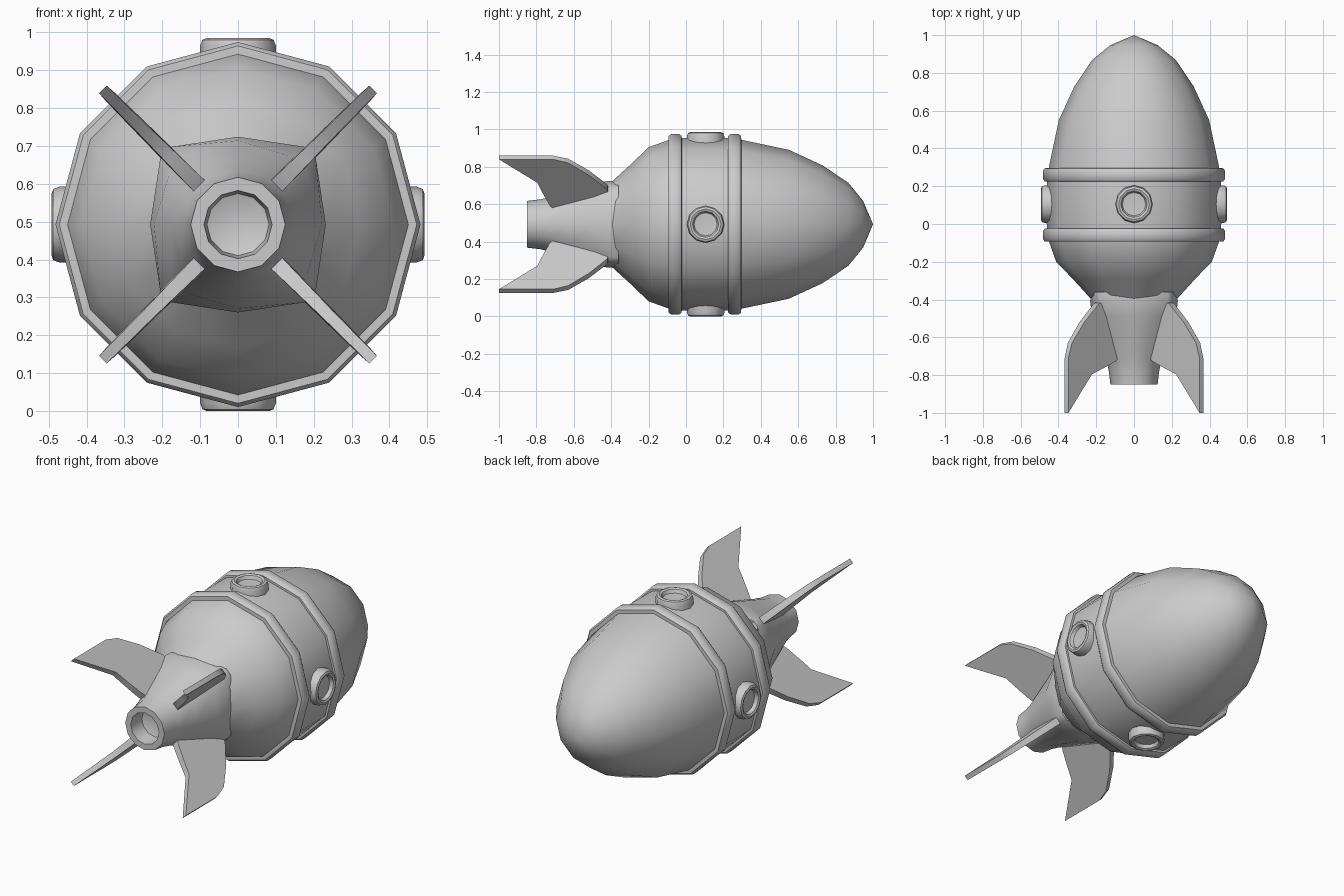
import bpy, bmesh, math
from mathutils import Matrix, Vector

if "Cube" in bpy.data.objects:
    bpy.data.objects.remove(bpy.data.objects["Cube"])

CZ = 0.4925   # height of the long axis
N = 12        # sides of every round part


def finish(name, bm, angle=40):
    bmesh.ops.remove_doubles(bm, verts=bm.verts, dist=1e-5)
    bmesh.ops.recalc_face_normals(bm, faces=bm.faces)
    me = bpy.data.meshes.new(name)
    bm.to_mesh(me)
    bm.free()
    ob = bpy.data.objects.new(name, me)
    bpy.context.collection.objects.link(ob)
    ob.location = (0, 0, CZ)
    bpy.ops.object.select_all(action='DESELECT')
    ob.select_set(True)
    bpy.context.view_layer.objects.active = ob
    bpy.ops.object.shade_smooth_by_angle(angle=math.radians(angle))
    return ob


def circle(r, y):
    return [Vector((r * math.sin(i * math.tau / N), y, r * math.cos(i * math.tau / N)))
            for i in range(N)]


def squarish(r, y, a, b):
    # 12-sided section whose diagonal corners are pulled out toward the fins
    pts = []
    for k in range(4):
        m = Matrix.Rotation(k * math.pi / 2, 3, 'Y')
        pts += [m @ Vector(p) for p in ((0, y, r), (b, y, a), (a, y, b))]
    return pts


def loft(name, rings, closed=False, rot=None, angle=40):
    bm = bmesh.new()
    vs = [[bm.verts.new(rot @ p if rot else p) for p in ring] for ring in rings]
    pairs = list(zip(vs, vs[1:])) + ([(vs[-1], vs[0])] if closed else [])
    for u, v in pairs:
        for i in range(N):
            j = (i + 1) % N
            bm.faces.new((u[i], u[j], v[j], v[i]))
    return finish(name, bm, angle)


# Main hull, nose to tail
hull = [(0, 1.0), (0.125, 0.947), (0.222, 0.868), (0.315, 0.73), (0.398, 0.55),
        (0.455, 0.28), (0.462, 0.20), (0.462, 0.0), (0.455, -0.08),
        (0.412, -0.20), (0.325, -0.29), (0.225, -0.40), (0, -0.40)]
loft("hull", [circle(r, y) for r, y in hull])

# Two raised bands round the hull
band = [(0.44, -0.036), (0.472, -0.035), (0.482, -0.022), (0.482, 0.022),
        (0.472, 0.035), (0.44, 0.036)]
for name, y0 in (("front_band", 0.26), ("rear_band", -0.058)):
    loft(name, [circle(r, y0 + d) for r, d in band], closed=True)

# Tail cone with hollow nozzle
tail = [squarish(0.228, -0.36, 0.205, 0.178), squarish(0.232, -0.41, 0.205, 0.178),
        squarish(0.222, -0.49, 0.178, 0.145), squarish(0.18, -0.62, 0.15, 0.105)]
tail += [circle(r, y) for r, y in ((0.145, -0.73), (0.133, -0.78), (0.125, -0.85),
                                   (0.09, -0.85), (0.082, -0.76), (0, -0.73))]
loft("tail_nozzle", tail)

# Four swept fins on the diagonals
lead = [(0.14, -0.40), (0.28, -0.42), (0.39, -0.52), (0.48, -0.63), (0.505, -0.71)]
trail = [(0.12, -0.70), (0.165, -0.73), (0.25, -0.765), (0.33, -0.795), (0.505, -1.0)]
half = [0.022, 0.02, 0.018, 0.016, 0.014]
for k in range(4):
    m = Matrix.Rotation(math.pi / 4 + k * math.pi / 2, 3, 'Y')
    bm = bmesh.new()
    secs = []
    for (r1, y1), (r2, y2), h in zip(lead, trail, half):
        secs.append([bm.verts.new(m @ Vector(p)) for p in
                     ((-h, y1, r1), (h, y1, r1), (h, y2, r2), (-h, y2, r2))])
    for u, v in zip(secs, secs[1:]):
        for i in range(4):
            j = (i + 1) % 4
            bm.faces.new((u[i], u[j], v[j], v[i]))
    bm.faces.new(secs[0])
    bm.faces.new(secs[-1])
    finish("fin_%d" % (k + 1), bm)

# Four portholes: rounded rims with a recessed pane
port = [(0.10, 0.40), (0.10, 0.472), (0.094, 0.488), (0.082, 0.4925),
        (0.07, 0.487), (0.062, 0.468), (0, 0.463)]
for k in range(4):
    rot = (Matrix.Translation((0, 0.105, 0))
           @ Matrix.Rotation(k * math.pi / 2, 4, 'Y')
           @ Matrix.Rotation(math.pi / 2, 4, 'X'))
    loft("porthole_%d" % (k + 1), [circle(r, d) for r, d in port], rot=rot)
